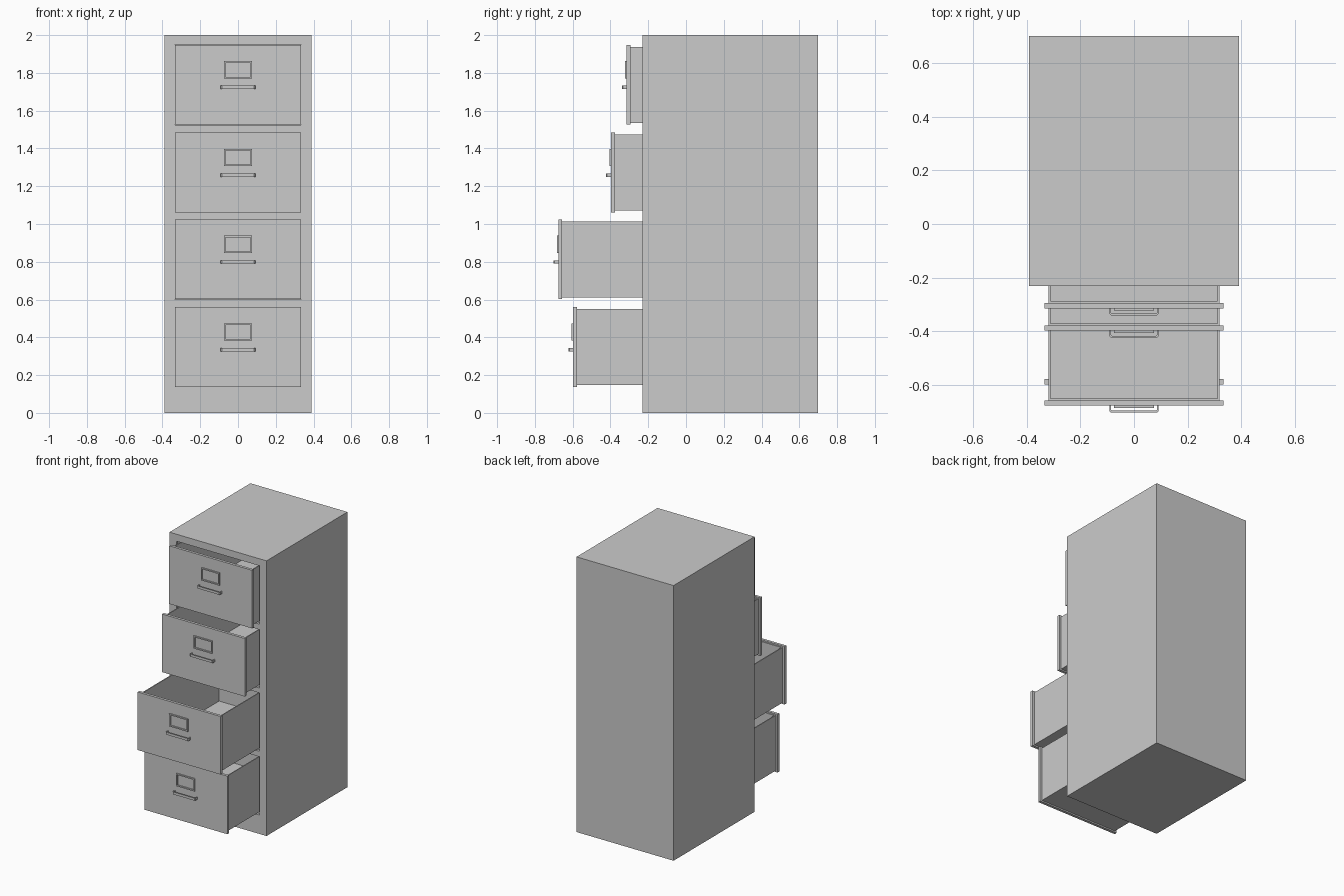
import bpy, bmesh
from mathutils import Vector

if "Cube" in bpy.data.objects:
    bpy.data.objects.remove(bpy.data.objects["Cube"])


def add_box(bm, x0, x1, y0, y1, z0, z1):
    """Add an axis-aligned block to a bmesh."""
    verts = bmesh.ops.create_cube(bm, size=1)["verts"]
    size = Vector((x1 - x0, y1 - y0, z1 - z0))
    mid = Vector((x0 + x1, y0 + y1, z0 + z1)) / 2
    for v in verts:
        v.co = Vector(a * b for a, b in zip(v.co, size)) + mid


def make_object(name, bm):
    bmesh.ops.recalc_face_normals(bm, faces=bm.faces)
    mesh = bpy.data.meshes.new(name)
    bm.to_mesh(mesh)
    bm.free()
    obj = bpy.data.objects.new(name, mesh)
    bpy.context.collection.objects.link(obj)
    return obj


def boxes(name, *dims):
    bm = bmesh.new()
    for d in dims:
        add_box(bm, *d)
    return make_object(name, bm)


def prism(name, points, axis, depth):
    """Extrude a closed outline along an axis vector."""
    bm = bmesh.new()
    face = bm.faces.new([bm.verts.new(p) for p in points])
    out = bmesh.ops.extrude_face_region(bm, geom=[face])["geom"]
    bmesh.ops.translate(bm, vec=Vector(axis) * depth,
                        verts=[g for g in out if isinstance(g, bmesh.types.BMVert)])
    return make_object(name, bm)


def cut(target, cutter):
    mod = target.modifiers.new("cut", 'BOOLEAN')
    mod.operation = 'DIFFERENCE'
    mod.solver = 'EXACT'
    mod.object = cutter
    bpy.context.view_layer.objects.active = target
    bpy.ops.object.modifier_apply(modifier=mod.name)
    bpy.data.objects.remove(cutter)


FRONT = -0.23      # cabinet front plane
PW, BW = 0.333, 0.318   # half widths of drawer panel and drawer box
PH, PT = 0.422, 0.02    # panel height and thickness
T = 0.007          # sheet thickness of the drawer box
DEPTH = 0.89       # drawer box length

# name, bottom of panel, front face of panel
drawers = [("top", 1.526, -0.314), ("upper_middle", 1.062, -0.397),
           ("lower_middle", 0.602, -0.676), ("bottom", 0.138, -0.597)]

# Hollow cabinet with four openings
cabinet = boxes("cabinet", (-0.39, 0.39, FRONT, 0.70, 0, 2))
cut(cabinet, boxes("cavity", (-0.37, 0.37, FRONT + 0.02, 0.68, 0.02, 1.98)))
for name, z, y in drawers:
    cut(cabinet, boxes("opening", (-PW - 0.001, PW + 0.001, FRONT - 0.1, FRONT + 0.1,
                                   z - 0.001, z + PH + 0.001)))

for name, z, y in drawers:
    # Front panel
    boxes(name + "_drawer_front", (-PW, PW, y, y + PT, z, z + PH))

    # Open-topped drawer box, hollowed from a block
    y0, y1, z0, z1 = y + PT, y + PT + DEPTH, z + 0.01, z + PH - 0.01
    tray = boxes(name + "_drawer_box", (-BW, BW, y0, y1, z0, z1))
    cut(tray, boxes("hollow", (-BW + T, BW - T, y0 + T, y1 - T, z0 + T, z1 + 0.1)))

    # U-shaped pull handle with chamfered corners
    half = [(0.092, 0), (0.092, -0.02), (0.086, -0.026)]
    inner = [(0.082, -0.019), (0.086, -0.016), (0.086, 0)]
    right = half[::-1] + []
    outline = ([(-px, py) for px, py in half] + right
               + inner[::-1] + [(-px, py) for px, py in inner])
    prism(name + "_handle", [(px, y + py, z + 0.188) for px, py in outline],
          (0, 0, 1), 0.018)

    # Label holder frame
    a, w, b, t = 0.074, 0.009, z + 0.244, z + 0.336
    holder = boxes(name + "_label_holder", (-a, a, y - 0.008, y + 0.001, b, t))
    cut(holder, boxes("window", (-a + w, a - w, y - 0.02, y + 0.02, b + w, t - w)))
